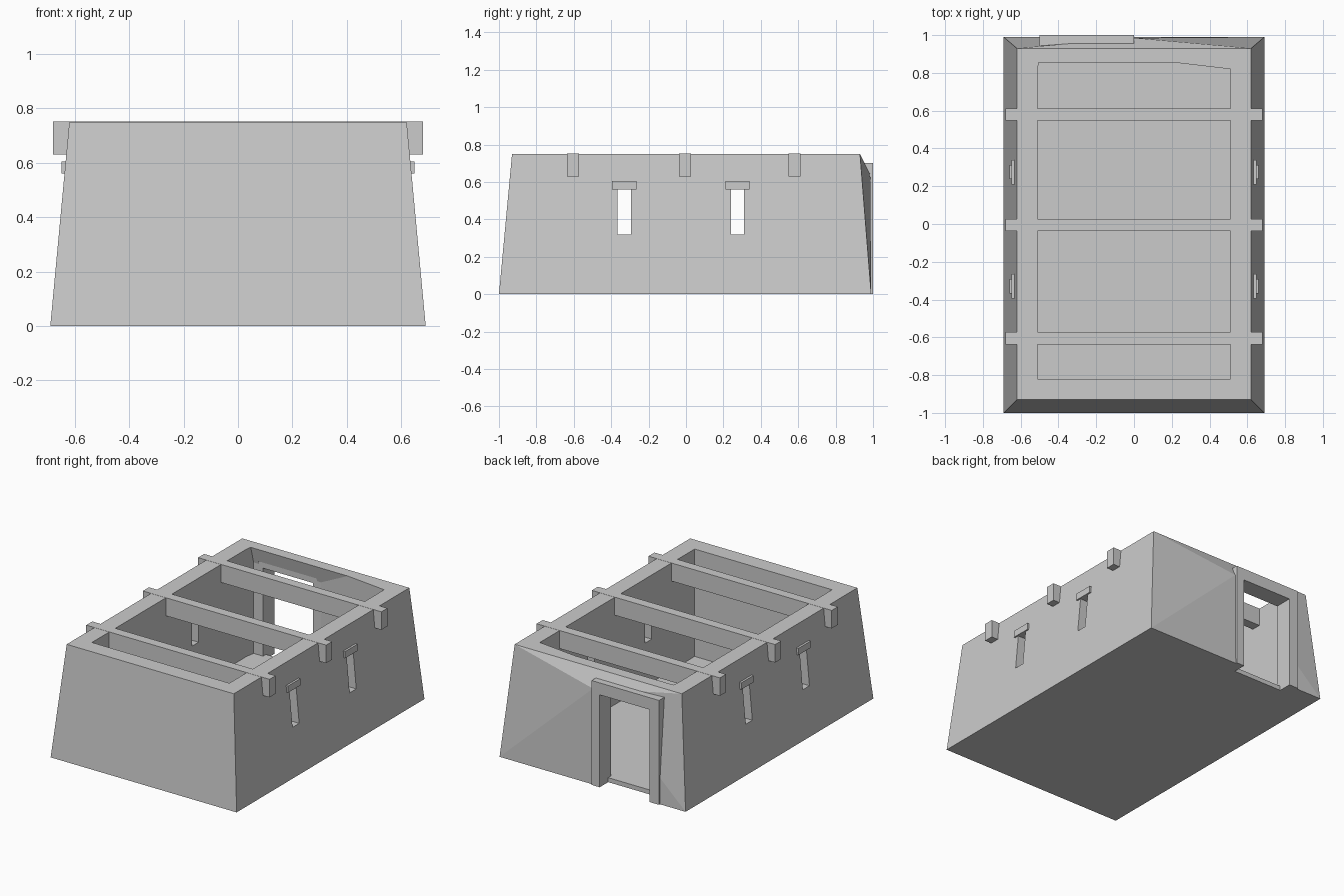
import bpy
import bmesh
from itertools import product

if "Cube" in bpy.data.objects:
    bpy.data.objects.remove(bpy.data.objects["Cube"], do_unlink=True)

stone = bpy.data.materials.new("plain_grey_stone")
stone.use_nodes = True
GREY = (0.6, 0.6, 0.6, 1)
stone.diffuse_color = GREY
stone.node_tree.nodes["Principled BSDF"].inputs["Base Color"].default_value = GREY


def hull(name, points):
    """Convex solid around a few corner points."""
    bm = bmesh.new()
    for p in points:
        bm.verts.new(p)
    bmesh.ops.convex_hull(bm, input=bm.verts[:])
    loose = [v for v in bm.verts if not v.link_faces]
    bmesh.ops.delete(bm, geom=loose, context='VERTS')
    bmesh.ops.dissolve_limit(bm, angle_limit=0.005, verts=bm.verts[:], edges=bm.edges[:])
    bmesh.ops.recalc_face_normals(bm, faces=bm.faces[:])
    mesh = bpy.data.meshes.new(name)
    bm.to_mesh(mesh)
    bm.free()
    mesh.materials.append(stone)
    obj = bpy.data.objects.new(name, mesh)
    bpy.context.collection.objects.link(obj)
    return obj


def corners(xs, ys, zs):
    return list(product(xs, ys, zs))


def box(name, xs, ys, zs):
    return hull(name, corners(xs, ys, zs))


def cut(target, cutter):
    cutter.hide_render = True
    mod = target.modifiers.new("cut", 'BOOLEAN')
    mod.operation = 'DIFFERENCE'
    mod.solver = 'EXACT'
    mod.object = cutter
    bpy.context.view_layer.objects.active = target
    bpy.ops.object.modifier_apply(modifier=mod.name)
    bpy.data.objects.remove(cutter, do_unlink=True)


FLOOR, TOP = 0.03, 0.75
WINDOWS = (-0.33, 0.275)
BEAMS = (-0.605, -0.005, 0.58)

# Battered outer walls, swelling outward beside the doorway
walls = hull("walls", corners((-0.69, 0.69), (-1, 0.99), (0,))
             + corners((-0.62, 0.62), (-0.93, 0.93), (TOP,))
             + [(0, 0.985, 0.64)])

# Open room with a shallow bay leading to the door
cut(walls, hull("room_cutter", corners((-0.51, 0.51), (-0.82, 0.82), (FLOOR, 0.9))
                + corners((-0.5, 0), (0.88,), (FLOOR, 0.64))))
cut(walls, box("door_cutter", (-0.46, -0.03), (0.8, 1.1), (FLOOR, 0.66)))
cut(walls, box("threshold_cutter", (-0.46, -0.03), (0.91, 1.1), (-0.1, 0.2)))

# Slit windows through both side walls
for y in WINDOWS:
    cut(walls, box("window_cutter", (-1, 1), (y - 0.035, y + 0.035), (0.32, 0.56)))

# Door surround
box("door_post_right", (-0.5, -0.43), (0.88, 1), (0, 0.7))
box("door_post_left", (-0.06, 0), (0.88, 1), (0, 0.7))
box("door_lintel", (-0.43, -0.06), (0.88, 1), (0.62, 0.7))

# Roof beams with projecting ends
for i, y in enumerate(BEAMS, 1):
    box(f"roof_beam_{i}", (-0.68, 0.68), (y - 0.032, y + 0.032), (0.63, TOP + 0.001))

# Small lintels above the windows
for side, sx in (("left", 1), ("right", -1)):
    for i, y in enumerate(WINDOWS, 1):
        box(f"window_lintel_{side}_{i}", (sx * 0.6, sx * 0.648),
            (y - 0.065, y + 0.065), (0.56, 0.605))
